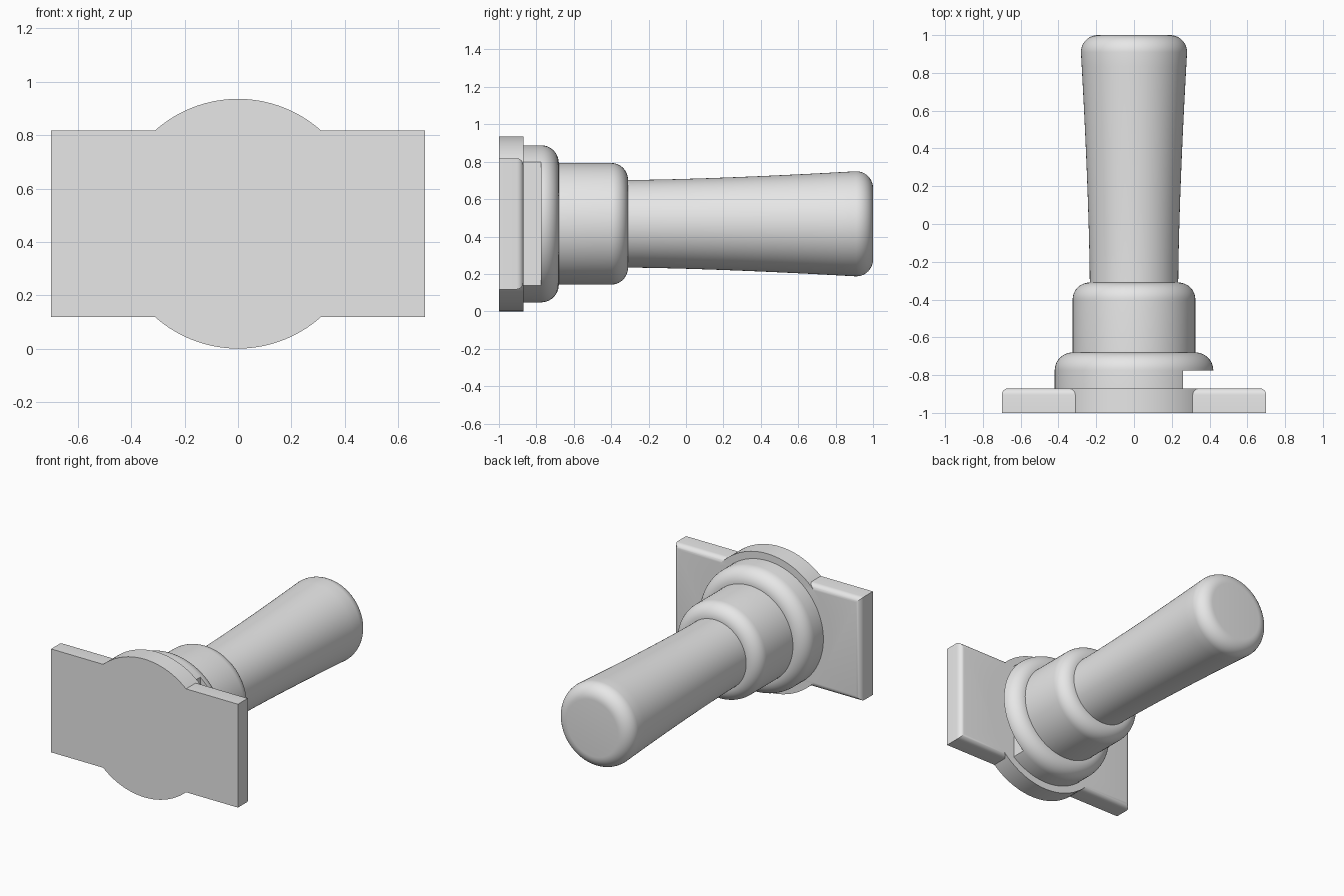
import bpy
import bmesh
from math import cos, sin, pi, radians
from mathutils import Vector

AXIS_Z = 0.468
SIDES = 96

cube = bpy.data.objects.get("Cube")
if cube:
    bpy.data.objects.remove(cube, do_unlink=True)

grey = bpy.data.materials.new("plain grey")
grey.use_nodes = True
grey.diffuse_color = (0.8, 0.8, 0.8, 1)
grey.node_tree.nodes["Principled BSDF"].inputs["Base Color"].default_value = grey.diffuse_color


def finish(bm, name):
    bmesh.ops.recalc_face_normals(bm, faces=bm.faces)
    mesh = bpy.data.meshes.new(name)
    bm.to_mesh(mesh)
    bm.free()
    mesh.materials.append(grey)
    obj = bpy.data.objects.new(name, mesh)
    bpy.context.collection.objects.link(obj)
    return obj


def fillet(radius, y_end, r, steps=10):
    """Rounded rim of a turned part, as (radius, y) points."""
    return [(radius - r + r * cos(a), y_end - r + r * sin(a))
            for a in (i * pi / 2 / steps for i in range(steps + 1))]


def turned(name, profile):
    """Revolve (radius, y) points about the long axis and cap both ends."""
    bm = bmesh.new()
    rings = [[bm.verts.new((r * cos(2 * pi * i / SIDES), y,
                            AXIS_Z + r * sin(2 * pi * i / SIDES)))
              for i in range(SIDES)] for r, y in profile]
    for a, b in zip(rings, rings[1:]):
        for i in range(SIDES):
            j = (i + 1) % SIDES
            bm.faces.new((a[i], a[j], b[j], b[i]))
    bm.faces.new(rings[0])
    bm.faces.new(rings[-1])
    return finish(bm, name)


def block(name, low, high, back_round=0):
    bm = bmesh.new()
    bmesh.ops.create_cube(bm, size=1)
    low, high = Vector(low), Vector(high)
    for v in bm.verts:
        v.co = (low + high) / 2 + v.co * (high - low)
    if back_round:
        rim = [e for e in bm.edges if all(v.co.y > high.y - 0.001 for v in e.verts)]
        bmesh.ops.bevel(bm, geom=rim, offset=back_round, segments=6,
                        profile=0.5, affect='EDGES')
    return finish(bm, name)


def combine(obj, other, operation):
    mod = obj.modifiers.new(operation, 'BOOLEAN')
    mod.operation = operation
    mod.solver = 'EXACT'
    mod.object = other
    bpy.context.view_layer.objects.active = obj
    bpy.ops.object.modifier_apply(modifier=mod.name)
    bpy.data.objects.remove(other, do_unlink=True)


# Mounting flange: round disc joined to a plate with rounded back edges
flange = turned("mounting_flange", [(0.468, -1), (0.468, -0.87)])
plate = block("flange_plate", (-0.7, -1, 0.118), (0.7, -0.87, 0.818), 0.035)
combine(flange, plate, 'UNION')

# Collar with a flat notch on its left side
collar = turned("collar", [(0.42, -0.9)] + fillet(0.42, -0.68, 0.095))
notch = block("notch_cutter", (0.26, -0.87, -0.1), (0.6, -0.775, 1.1))
combine(collar, notch, 'DIFFERENCE')

# Sleeve
sleeve = turned("sleeve", [(0.325, -0.7)] + fillet(0.325, -0.31, 0.09))

# Flared handle with a rounded end
flare = [(0.234 + 0.047 * (i / 16) ** 1.5, -0.32 + 1.23 * i / 16) for i in range(16)]
handle = turned("handle", flare + fillet(0.281, 1, 0.09))

# Smooth shading with crisp edges
for obj in bpy.context.view_layer.objects:
    obj.select_set(False)
for obj in (flange, collar, sleeve, handle):
    obj.select_set(True)
bpy.context.view_layer.objects.active = flange
bpy.ops.object.shade_smooth_by_angle(angle=radians(30))
